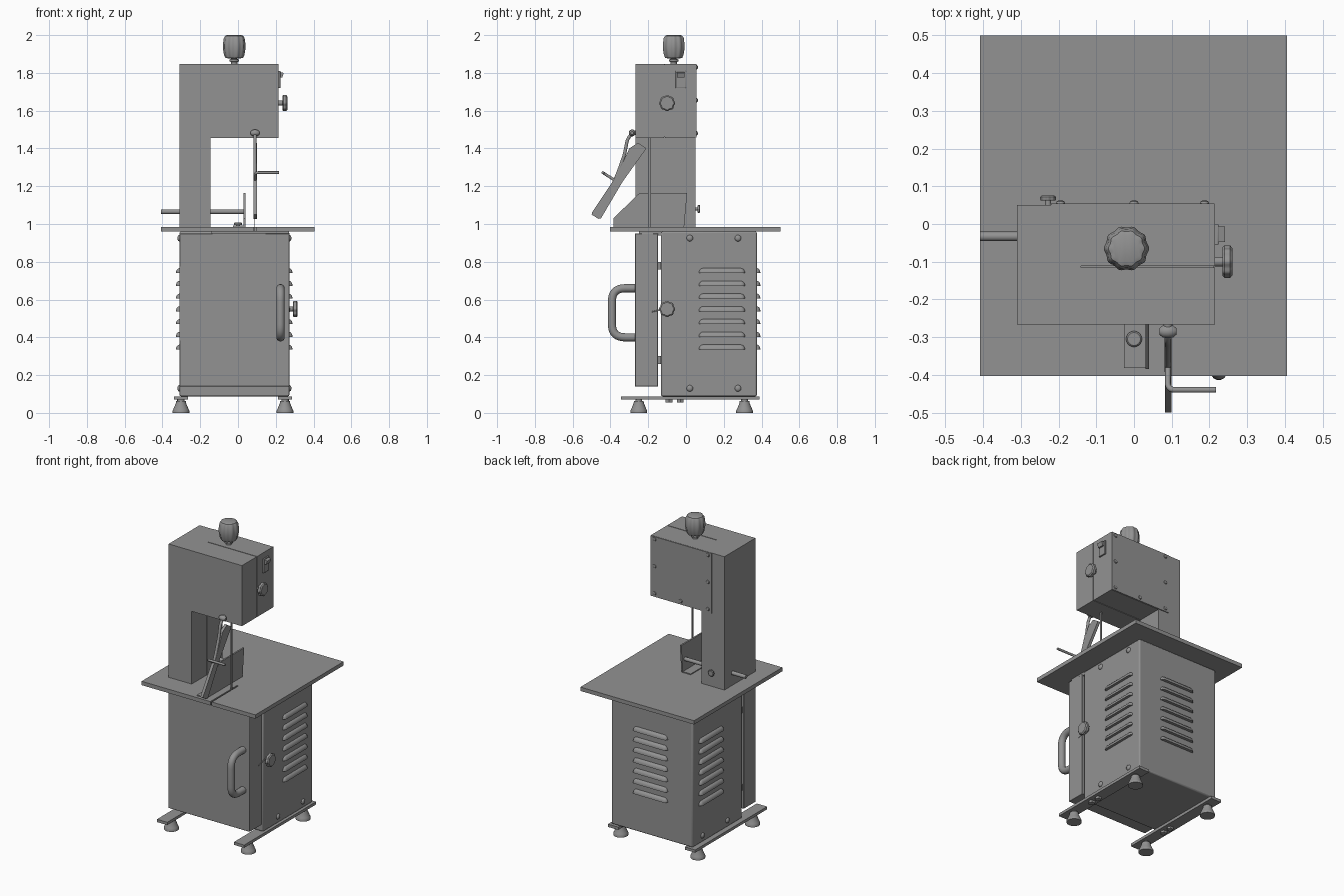
import bpy, bmesh, math
from mathutils import Vector

if "Cube" in bpy.data.objects:
    bpy.data.objects.remove(bpy.data.objects["Cube"])

# Dark painted steel used on every part
STEEL = bpy.data.materials.new("dark_steel")
STEEL.diffuse_color = (.145, .145, .145, 1)
STEEL.use_nodes = True
STEEL.node_tree.nodes["Principled BSDF"].inputs["Base Color"].default_value = STEEL.diffuse_color
STEEL.diffuse_color = (.29, .29, .29, 1)
STEEL.use_nodes = True
STEEL.node_tree.nodes["Principled BSDF"].inputs["Base Color"].default_value = STEEL.diffuse_color


def finish(bm, name, bevel=0):
    bmesh.ops.recalc_face_normals(bm, faces=bm.faces[:])
    me = bpy.data.meshes.new(name)
    bm.to_mesh(me)
    bm.free()
    ob = bpy.data.objects.new(name, me)
    bpy.context.collection.objects.link(ob)
    smooth(ob)
    if bevel:
        m = ob.modifiers.new("bevel", 'BEVEL')
        m.width, m.segments = bevel, 2
    return ob


def smooth(ob):
    if not ob.data.materials:
        ob.data.materials.append(STEEL)
    bpy.ops.object.select_all(action='DESELECT')
    ob.select_set(True)
    bpy.context.view_layer.objects.active = ob
    bpy.ops.object.shade_smooth_by_angle(angle=math.radians(35))


def prism(name, pts, axis, lo, hi, bevel=0):
    """Extrude a 2D outline along an axis."""
    put = {'x': lambda a, b, c: (c, a, b), 'y': lambda a, b, c: (a, c, b), 'z': lambda a, b, c: (a, b, c)}[axis]
    bm = bmesh.new()
    rings = [[bm.verts.new(put(a, b, c)) for a, b in pts] for c in (lo, hi)]
    for r in rings:
        bm.faces.new(r)
    n = len(pts)
    for i in range(n):
        j = (i + 1) % n
        bm.faces.new((rings[0][i], rings[0][j], rings[1][j], rings[1][i]))
    return finish(bm, name, bevel)


def box(name, x, y, z, bevel=0):
    return prism(name, [(x[0], y[0]), (x[1], y[0]), (x[1], y[1]), (x[0], y[1])], 'z', z[0], z[1], bevel)


def lathe(name, prof, at, axis=(0, 0, 1), lobes=0, amp=0.05, seg=32):
    """Turn a (radius, height) profile; lobes scallop the parts wider than the stem."""
    if lobes:
        seg = lobes * 8
    rot = Vector((0, 0, 1)).rotation_difference(Vector(axis))
    wide = max(r for r, h in prof)
    bm = bmesh.new()
    rings = []
    for r, h in prof:
        ring = []
        for i in range(seg):
            t = 2 * math.pi * i / seg
            k = 1 + (amp * (math.cos(lobes * t) - 1) if lobes and r > wide * .6 else 0)
            ring.append(bm.verts.new(Vector(at) + rot @ Vector((r * k * math.cos(t), r * k * math.sin(t), h))))
        rings.append(ring)
    for a, b in zip(rings, rings[1:]):
        for i in range(seg):
            j = (i + 1) % seg
            bm.faces.new((a[i], a[j], b[j], b[i]))
    bm.faces.new(rings[0])
    bm.faces.new(rings[-1])
    return finish(bm, name)


def tube(name, pts, r, fillet=0.0):
    """Round bar along a path with rounded corners."""
    p = [Vector(q) for q in pts]
    path = [p[0]]
    for a, b, c in zip(p, p[1:], p[2:]):
        s, e = b + (a - b).normalized() * fillet, b + (c - b).normalized() * fillet
        path += [s * (1 - t) ** 2 + b * 2 * t * (1 - t) + e * t * t for t in [i / 8 for i in range(9 if fillet else 1)]]
    path.append(p[-1])
    cu = bpy.data.curves.new(name, 'CURVE')
    cu.dimensions, cu.bevel_depth, cu.bevel_resolution, cu.use_fill_caps = '3D', r, 5, True
    sp = cu.splines.new('POLY')
    sp.points.add(len(path) - 1)
    for q, v in zip(sp.points, path):
        q.co = (*v, 1)
    ob = bpy.data.objects.new(name, cu)
    bpy.context.collection.objects.link(ob)
    bpy.ops.object.select_all(action='DESELECT')
    ob.select_set(True)
    bpy.context.view_layer.objects.active = ob
    bpy.ops.object.convert(target='MESH')
    smooth(bpy.context.object)


def louver(name, mid, along, out, length=.245, r=.022):
    """Quarter-round vent hood with tapered ends and a flat underside."""
    mid, along, out = Vector(mid), Vector(along), Vector(out)
    stations = [(s * (length / 2 - r + r * math.sin(a)), max(math.cos(a), .05))
                for s, angs in ((-1, (1.57, 1.2, .8, .4, 0)), (1, (0, .4, .8, 1.2, 1.57))) for a in angs]
    bm = bmesh.new()
    rings = []
    for t, k in stations:
        arc = [(math.cos(i * math.pi / 12), math.sin(i * math.pi / 12)) for i in range(7)]
        arc.append((-.1, 0))
        rings.append([bm.verts.new(mid + along * t + out * (c * r * .85 * k) + Vector((0, 0, s * r * 1.2 * k)))
                      for c, s in arc])
    for a, b in zip(rings, rings[1:]):
        for i in range(8):
            j = (i + 1) % 8
            bm.faces.new((a[i], a[j], b[j], b[i]))
    bm.faces.new(rings[0])
    bm.faces.new(rings[-1])
    finish(bm, name)


def screw(name, at, axis, r=.017):
    lathe(name, [(r, -.002), (r, .002), (r * .8, .007), (r * .35, .01)], at, axis, seg=20)


# Base rails, feet and rail bolts
for side, x in (("left", -.302), ("right", .249)):
    box(f"{side}_base_rail", (x - .037, x + .037), (-.345, .39), (.07, .088))
    for end, y in (("front", -.25), ("back", .31)):
        lathe(f"{side}_{end}_foot", [(.044, 0), (.044, .012), (.04, .02), (.027, .052), (.026, .062), (.018, .063),
                                     (.018, .072)], (x, y, 0))
    for i, y in enumerate((-.09, -.03)):
        lathe(f"{side}_rail_bolt_{i}", [(.02, 0), (.02, .016)], (x, y, .056), seg=6)

# Lower cabinet
box("cabinet", (-.31, .272), (-.133, .375), (.088, .96), .008)
box("cabinet_door", (-.31, .272), (-.27, -.148), (.14, .95), .003)
box("door_top_rail", (-.14, .27), (-.25, -.13), (.94, .962))
for i, z in enumerate((.28, .78)):
    lathe(f"door_hinge_{i}", [(.008, -.02), (.008, .02)], (-.295, -.141, z), seg=16)
tube("door_handle", [(.225, -.265, .66), (.225, -.392, .66), (.225, -.392, .4), (.225, -.265, .4)], .022, .07)

# Door latch and clamping knobs
KNOB = [(.013, -.002), (.013, .02), (.038, .02), (.043, .025), (.043, .04), (.036, .046)]
lathe("latch_knob", KNOB, (.27, -.1, .55), (1, 0, 0), lobes=8)
tube("latch_arm", [(.272, -.1, .555), (.272, -.18, .535)], .003)
lathe("tracking_knob", KNOB, (.215, -.1, 1.64), (1, 0, 0), lobes=8)

# Cabinet vents and screws
for i in range(7):
    z = .74 - i * .0675
    louver(f"right_vent_{i}", (.27, .19, z), (0, 1, 0), (1, 0, 0))
    louver(f"left_vent_{i}", (-.31, .19, z), (0, 1, 0), (-1, 0, 0))
    louver(f"back_vent_{i}", (-.01, .375, z), (1, 0, 0), (0, 1, 0))
for y in (.02, .275):
    for z in (.13, .925):
        screw("right_cabinet_screw", (.272, y, z), (1, 0, 0))
        screw("left_cabinet_screw", (-.31, y, z), (-1, 0, 0))

# Work table with blade slot
prism("work_table", [(-.408, -.403), (.084, -.403), (.084, -.13), (.094, -.13), (.094, -.403), (.406, -.403),
                     (.406, .5), (-.408, .5)], 'z', .96, .985)

# Saw frame: front cover and rear housing separated by a seam
frame = [(-.31, .98), (-.145, .98), (-.145, 1.456), (.215, 1.456), (.215, 1.848), (-.31, 1.848)]
prism("frame_front_cover", frame, 'y', -.267, -.116)
prism("frame_rear_housing", frame, 'y', -.112, .05)
prism("frame_core", [(-.31, .98), (-.149, .98), (-.149, 1.46), (.211, 1.46), (.211, 1.844), (-.14, 1.844),
                     (-.14, 1.848), (-.31, 1.848)], 'y', -.2, 0)
box("rear_panel", (-.22, .214), (.048, .055), (1.458, 1.847))
for x in (-.195, .0, .187):
    for z in (1.48, 1.655, 1.83):
        if x or z < 1.5:
            screw("rear_panel_screw", (x, .053, z), (0, 1, 0), .012)

# Power switch
box("switch_plate", (.213, .224), (-.055, 0), (1.72, 1.81), .002)
prism("switch_rocker", [(.222, 1.775), (.222, 1.805), (.242, 1.8), (.234, 1.775)], 'y', -.048, -.007)

# Blade tension knob
lathe("tension_stem", [(.017, 0), (.017, .012), (.025, .014), (.025, .025), (.016, .027), (.016, .04)],
      (-.02, -.065, 1.846), seg=24)
lathe("tension_knob", [(.03, 1.876), (.047, 1.88), (.054, 1.895), (.06, 1.93), (.06, 1.95), (.055, 1.985),
                       (.048, 1.996), (.038, 2)], (-.02, -.065, 0), lobes=10, amp=.035)

# Saw blade
box("saw_blade", (.088, .091), (-.2, -.186), (.95, 1.5))

# Fence with base and guide rod
prism("fence_plate", [(-.385, .985), (-.385, 1.03), (-.245, 1.165), (.006, 1.165), (-.01, .985)], 'x', .03, .04)
box("fence_base", (-.027, .035), (-.382, -.01), (.985, .991))
lathe("fence_screw", [(.01, 0), (.01, .01), (.021, .01), (.021, .019), (.017, .023)], (0, -.305, .985))
tube("fence_rod", [(-.408, -.033, 1.065), (.035, -.033, 1.065)], .0125)
lathe("rod_clamp_knob", [(.008, -.002), (.008, .012), (.019, .012), (.021, .015), (.021, .022), (.017, .025)],
      (-.228, .05, 1.08), (0, 1, 0), lobes=8)

# Swinging meat pusher
lathe("pusher_pivot", [(.008, -.023), (.016, -.014), (.018, 0), (.016, .014), (.008, .023)], (.09, -.285, 1.482),
      (1, 0, 0))
tube("pusher_bracket", [(.09, -.255, 1.485), (.09, -.287, 1.482)], .012)
tube("pusher_arm", [(.09, -.285, 1.48), (.09, -.31, 1.45), (.09, -.325, 1.37), (.09, -.36, 1.27), (.09, -.39, 1.2)],
     .009, .02)
prism("pusher_plate", [(-.3, 1.4), (-.255, 1.43), (-.21, 1.4), (-.335, 1.225), (-.45, 1.03), (-.463, 1.027),
                       (-.5, 1.05), (-.497, 1.062), (-.365, 1.26)], 'x', .082, .1)
tube("pusher_handle", [(.09, -.375, 1.23), (.09, -.44, 1.272), (.217, -.44, 1.272)], .0075, .02)
